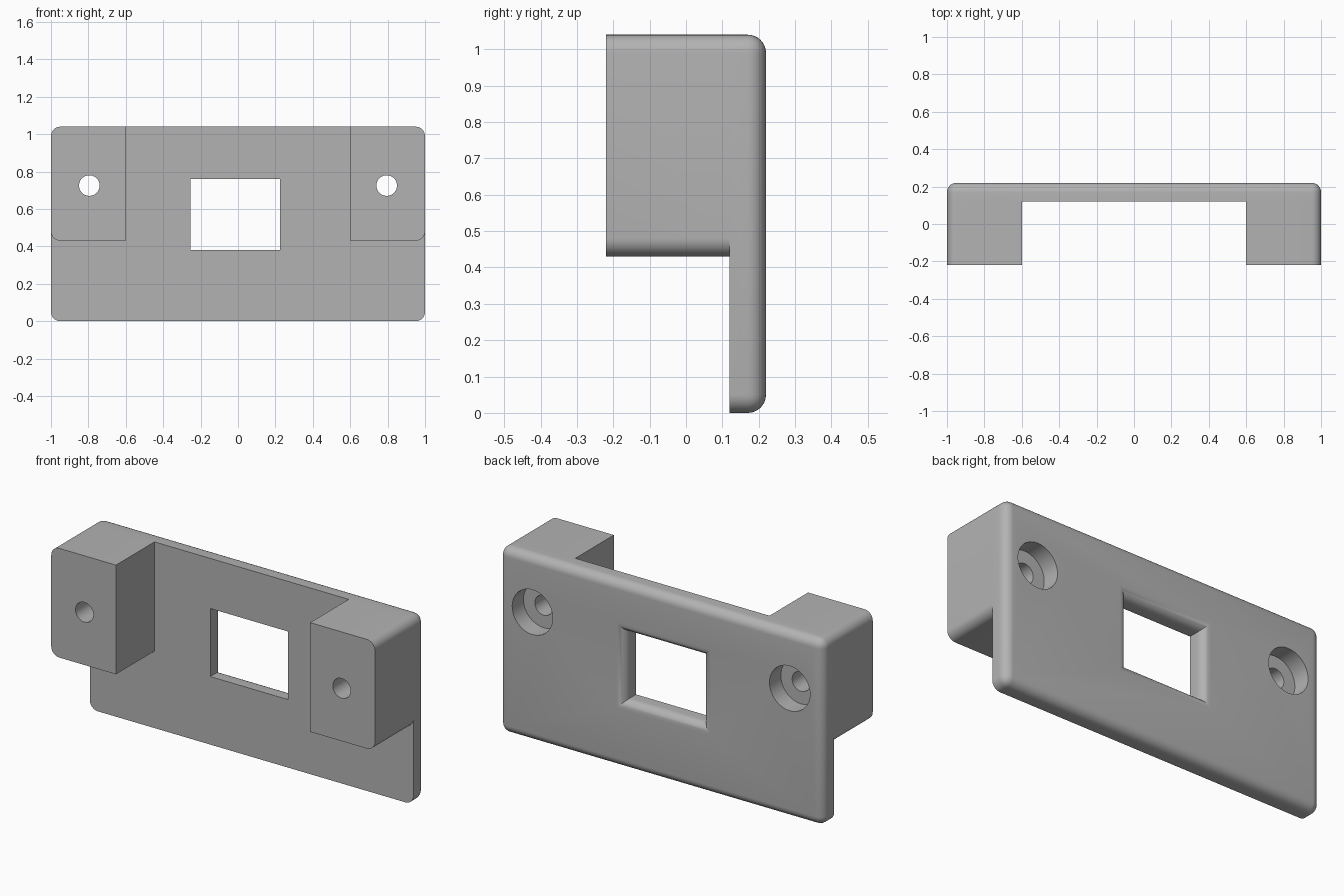
import bpy, bmesh, math
from mathutils import Matrix

default = bpy.data.objects.get("Cube")
if default:
    bpy.data.objects.remove(default, do_unlink=True)

FRONT, SEAT, BACK = -0.22, 0.12, 0.22   # block front, plate front, plate back
TOP, BLOCK_BOTTOM, BLOCK_INNER = 1.04, 0.43, 0.6
R = 0.05                                # fillet radius
HOLE_X, HOLE_Z = 0.795, 0.725

grey = bpy.data.materials.new("plain_grey")
grey.use_nodes = True
colour = (0.45, 0.45, 0.45, 1)
grey.diffuse_color = colour
grey.node_tree.nodes["Principled BSDF"].inputs["Base Color"].default_value = colour


def finish(bm, name):
    bmesh.ops.recalc_face_normals(bm, faces=bm.faces)
    mesh = bpy.data.meshes.new(name)
    bm.to_mesh(mesh)
    bm.free()
    mesh.materials.append(grey)
    obj = bpy.data.objects.new(name, mesh)
    bpy.context.collection.objects.link(obj)
    return obj


def rounded_box(name, x, y, z, is_rounded):
    """Box between the given ranges, with fillets on edges chosen by a rule."""
    bm = bmesh.new()
    bmesh.ops.create_cube(bm, size=1)
    for v in bm.verts:
        v.co = [r[0] if c < 0 else r[1] for c, r in zip(v.co, (x, y, z))]
    edges = [e for e in bm.edges if is_rounded(*[v.co for v in e.verts])]
    bmesh.ops.bevel(bm, geom=edges, offset=R, offset_type='OFFSET',
                    segments=8, profile=0.5, affect='EDGES', clamp_overlap=False)
    return finish(bm, name)


def cylinder(name, x, radius, y0, y1):
    bm = bmesh.new()
    place = Matrix.Translation((x, (y0 + y1) / 2, HOLE_Z)) @ Matrix.Rotation(math.pi / 2, 4, 'X')
    bmesh.ops.create_cone(bm, cap_ends=True, segments=48, radius1=radius,
                          radius2=radius, depth=y1 - y0, matrix=place)
    return finish(bm, name)


def flared_window(name, x0, x1, z0, z1):
    """Rectangular opening that widens in a fillet at the back."""
    rings = [(FRONT, 0)]
    for i in range(9):
        a = i / 8 * math.pi / 2
        rings.append((BACK - R + R * math.sin(a), R * (1 - math.cos(a))))
    rings.append((BACK + R, R))
    bm = bmesh.new()
    loops = [[bm.verts.new(p) for p in ((x0 - o, y, z0 - o), (x1 + o, y, z0 - o),
                                        (x1 + o, y, z1 + o), (x0 - o, y, z1 + o))]
             for y, o in rings]
    for a, b in zip(loops, loops[1:]):
        for i in range(4):
            j = (i + 1) % 4
            bm.faces.new((a[i], a[j], b[j], b[i]))
    bm.faces.new(loops[0])
    bm.faces.new(loops[-1])
    return finish(bm, name)


def combine(target, tool, operation):
    mod = target.modifiers.new(tool.name, 'BOOLEAN')
    mod.operation, mod.solver, mod.object = operation, 'EXACT', tool
    bpy.context.view_layer.objects.active = target
    bpy.ops.object.modifier_apply(modifier=mod.name)
    bpy.data.objects.remove(tool, do_unlink=True)


# Face plate: rounded corners and rounded back rim
plate = rounded_box("mounting_plate", (-1, 1), (SEAT, BACK), (0, TOP),
                    lambda a, b: abs(a.y - b.y) > 0.01 or min(a.y, b.y) > BACK - 0.01)

# Mounting blocks: only the outer corners are rounded
for side in (-1, 1):
    block = rounded_box("mounting_block", sorted((side * BLOCK_INNER, side)),
                        (FRONT, SEAT), (BLOCK_BOTTOM, TOP),
                        lambda a, b: abs(a.y - b.y) > 0.01 and abs(a.x) > 0.9)
    combine(plate, block, 'UNION')

# Window and counterbored screw holes
combine(plate, flared_window("window_cutter", -0.255, 0.225, 0.38, 0.76), 'DIFFERENCE')
for side in (-1, 1):
    combine(plate, cylinder("screw_hole", side * HOLE_X, 0.055, -0.4, 0.4), 'DIFFERENCE')
    combine(plate, cylinder("counterbore", side * HOLE_X, 0.125, SEAT, 0.4), 'DIFFERENCE')

# Smooth fillets with crisp edges
bpy.ops.object.select_all(action='DESELECT')
plate.select_set(True)
bpy.context.view_layer.objects.active = plate
bpy.ops.object.shade_smooth_by_angle(angle=math.radians(30))
